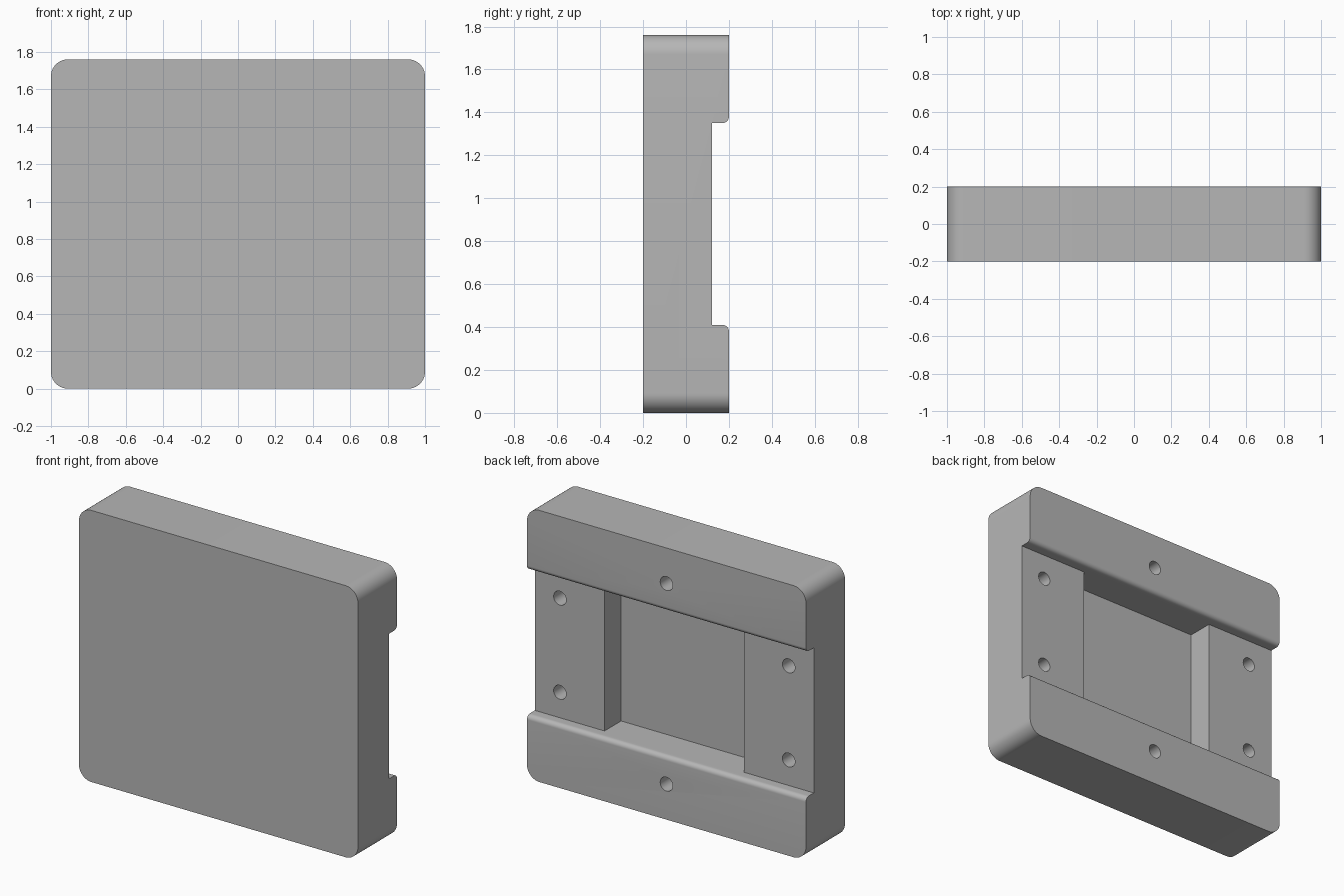
import bpy, bmesh, math
from mathutils import Vector

cube = bpy.data.objects.get("Cube")
if cube:
    bpy.data.objects.remove(cube, do_unlink=True)

HEIGHT, MID = 1.76, 0.88
FRONT, BACK = -0.2, 0.2
CHANNEL_HALF, CHANNEL_Y = 0.47, 0.12
CORNER, LIP = 0.09, 0.03

grey = bpy.data.materials.new("plain_grey")
grey.use_nodes = True
grey.diffuse_color = (0.47, 0.47, 0.47, 1)
grey.node_tree.nodes["Principled BSDF"].inputs["Base Color"].default_value = grey.diffuse_color


def arc(cx, cy, r, start, end, steps):
    """Points along an arc, angles in degrees."""
    angles = [math.radians(start + (end - start) * i / steps) for i in range(steps + 1)]
    return [(cx + r * math.cos(a), cy + r * math.sin(a)) for a in angles]


def prism(name, points, direction):
    """Closed outline extruded along a direction."""
    bm = bmesh.new()
    face = bm.faces.new([bm.verts.new(p) for p in points])
    ext = bmesh.ops.extrude_face_region(bm, geom=[face])
    moved = [v for v in ext["geom"] if isinstance(v, bmesh.types.BMVert)]
    bmesh.ops.translate(bm, verts=moved, vec=Vector(direction))
    bmesh.ops.recalc_face_normals(bm, faces=bm.faces)
    mesh = bpy.data.meshes.new(name)
    bm.to_mesh(mesh)
    bm.free()
    mesh.materials.append(grey)
    obj = bpy.data.objects.new(name, mesh)
    bpy.context.collection.objects.link(obj)
    return obj


def carve(body, cutter):
    """Subtract the cutter from the body and discard it."""
    cutter.hide_render = True
    mod = body.modifiers.new("carve", "BOOLEAN")
    mod.operation, mod.solver, mod.object = "DIFFERENCE", "EXACT", cutter
    bpy.context.view_layer.objects.active = body
    bpy.ops.object.modifier_apply(modifier=mod.name)
    bpy.data.objects.remove(cutter, do_unlink=True)


# Plate with rounded corners
outline = []
for i, (sx, sz) in enumerate([(1, 1), (-1, 1), (-1, -1), (1, -1)]):
    outline += arc(sx * (1 - CORNER), MID + sz * (MID - CORNER), CORNER, 90 * i, 90 * i + 90, 14)
plate = prism("mounting_plate", [(x, FRONT, z) for x, z in outline], (0, BACK - FRONT, 0))

# Channel across the back, with rounded lips
upper = [(CHANNEL_Y, CHANNEL_HALF)]
upper += arc(BACK - LIP, CHANNEL_HALF + LIP, LIP, -90, 0, 8)
upper.append((BACK + 0.1, CHANNEL_HALF + LIP))
profile = upper + [(y, -z) for y, z in reversed(upper)]
carve(plate, prism("channel_cutter", [(-1.1, y, MID + z) for y, z in profile], (2.2, 0, 0)))

# Square pocket in the middle of the channel
corners = [(-0.5, -1), (0.5, -1), (0.5, 1), (-0.5, 1)]
carve(plate, prism("pocket_cutter",
                   [(x, -0.05, MID + s * CHANNEL_HALF) for x, s in corners], (0, 0.2, 0)))

# Blind screw holes in the side pads and the lips
holes = [(sx * 0.82, sz * 0.305, CHANNEL_Y) for sx in (-1, 1) for sz in (-1, 1)]
holes += [(0, sz * 0.65, BACK) for sz in (-1, 1)]
for x, z, y in holes:
    ring = arc(x, MID + z, 0.045, 0, 360, 32)[:-1]
    carve(plate, prism("hole_cutter", [(px, y - 0.2, pz) for px, pz in ring], (0, 0.25, 0)))

# Smooth rounded faces, sharp edges
bpy.ops.object.select_all(action="DESELECT")
plate.select_set(True)
bpy.context.view_layer.objects.active = plate
bpy.ops.object.shade_smooth_by_angle(angle=math.radians(30))
